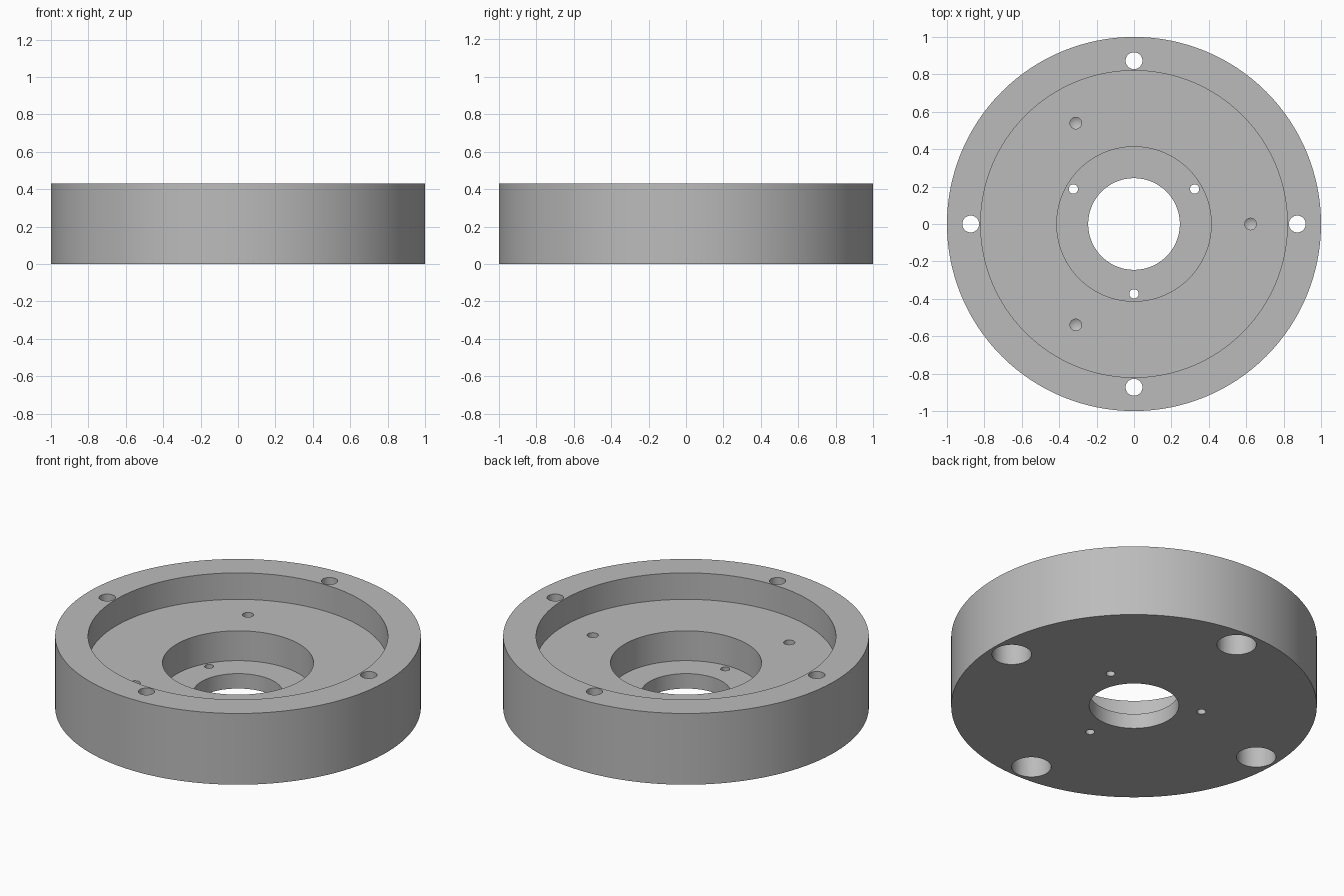
import bpy, bmesh
from math import cos, sin, pi, radians
from mathutils import Matrix

cube = bpy.data.objects.get("Cube")
if cube:
    bpy.data.objects.remove(cube, do_unlink=True)

metal = bpy.data.materials.new("light grey metal")
metal.use_nodes = True
colour = (0.5, 0.5, 0.5, 1)
metal.diffuse_color = colour
metal.node_tree.nodes["Principled BSDF"].inputs["Base Color"].default_value = colour


def lathe(name, profile, steps, location=(0, 0, 0)):
    """Turn a closed (radius, height) profile about the z axis."""
    bm = bmesh.new()
    verts = [bm.verts.new((r, 0, z)) for r, z in profile]
    edges = [bm.edges.new((v, verts[i - 1])) for i, v in enumerate(verts)]
    bmesh.ops.spin(bm, geom=verts + edges, axis=(0, 0, 1), cent=(0, 0, 0),
                   angle=2 * pi, steps=steps, use_merge=True)
    bmesh.ops.remove_doubles(bm, verts=bm.verts, dist=0.0001)
    # Drop the edge lying on the axis of solid shapes
    bmesh.ops.delete(bm, geom=[e for e in bm.edges if not e.link_faces], context='EDGES')
    bmesh.ops.recalc_face_normals(bm, faces=bm.faces)
    bmesh.ops.transform(bm, matrix=Matrix.Translation(location), verts=bm.verts)
    mesh = bpy.data.meshes.new(name)
    bm.to_mesh(mesh)
    bm.free()
    mesh.materials.append(metal)
    obj = bpy.data.objects.new(name, mesh)
    bpy.context.collection.objects.link(obj)
    return obj


HEIGHT, FLOOR, SEAT = 0.43, 0.27, 0.09

# Flange body: rim, wide recess, inner bore and centre hole
flange = lathe("flange_body", [
    (1, 0), (1, HEIGHT), (0.82, HEIGHT), (0.82, FLOOR),
    (0.413, FLOOR), (0.413, SEAT), (0.245, SEAT), (0.245, 0)], 128)

# Hole shapes: stepped rim bolts, drilled blind holes, small through holes
rim_bolt = [(0, -0.1), (0.108, -0.1), (0.108, 0.21), (0.045, 0.21), (0.045, 0.5), (0, 0.5)]
blind = [(0, 0.102), (0.031, 0.12), (0.031, 0.35), (0, 0.35)]
through = [(0, -0.1), (0.025, -0.1), (0.025, 0.2), (0, 0.2)]

patterns = [
    ("rim_bolt_cutter", rim_bolt, 0.873, 4, 0, 40),
    ("blind_hole_cutter", blind, 0.623, 3, 0, 24),
    ("through_hole_cutter", through, 0.374, 3, 30, 24),
]

cutters = []
for name, profile, radius, count, start, steps in patterns:
    for i in range(count):
        a = radians(start) + 2 * pi * i / count
        cutters.append(lathe(name, profile, steps, (radius * cos(a), radius * sin(a), 0)))

# Cut every hole, then discard the cutters
for cutter in cutters:
    cutter.hide_render = True
    mod = flange.modifiers.new("hole", 'BOOLEAN')
    mod.operation = 'DIFFERENCE'
    mod.solver = 'EXACT'
    mod.object = cutter

bpy.ops.object.select_all(action='DESELECT')
flange.select_set(True)
bpy.context.view_layer.objects.active = flange
for mod in list(flange.modifiers):
    bpy.ops.object.modifier_apply(modifier=mod.name)
for cutter in cutters:
    bpy.data.objects.remove(cutter, do_unlink=True)

bpy.ops.object.shade_smooth_by_angle(angle=radians(25))
